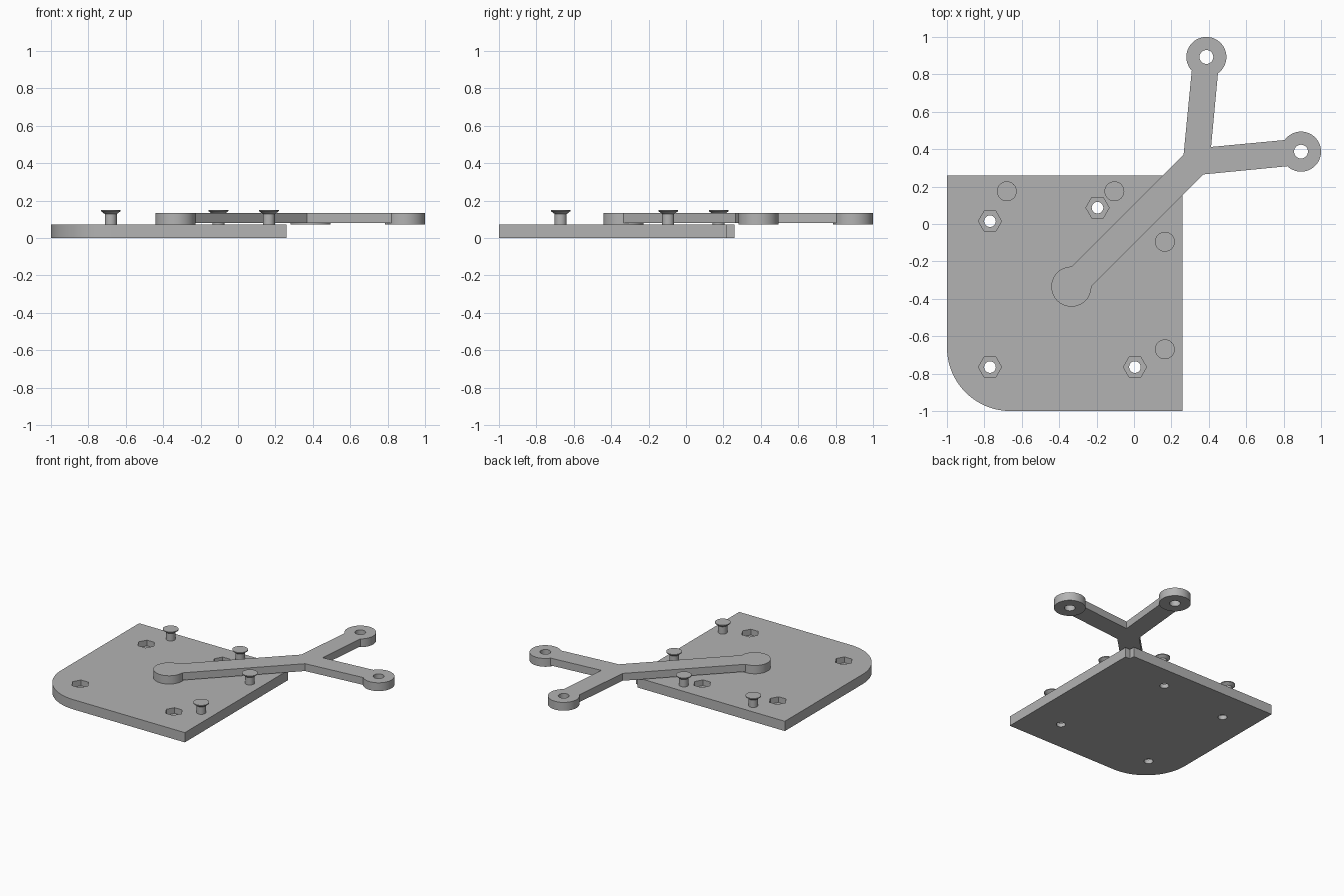
import bpy
import bmesh
import math
from mathutils import Vector

cube = bpy.data.objects.get("Cube")
if cube:
    bpy.data.objects.remove(cube, do_unlink=True)

GREY = bpy.data.materials.new("plain grey")
GREY.use_nodes = True
GREY.diffuse_color = (0.45, 0.45, 0.45, 1)
GREY.node_tree.nodes["Principled BSDF"].inputs["Base Color"].default_value = GREY.diffuse_color

PLATE_TOP = 0.073
ARM_TOP = 0.135


def add_object(name, bm):
    bmesh.ops.recalc_face_normals(bm, faces=bm.faces)
    mesh = bpy.data.meshes.new(name)
    bm.to_mesh(mesh)
    bm.free()
    mesh.materials.append(GREY)
    obj = bpy.data.objects.new(name, mesh)
    bpy.context.collection.objects.link(obj)
    return obj


def prism(name, outline, z0, z1):
    """Extrude a flat outline between two heights."""
    bm = bmesh.new()
    face = bm.faces.new([bm.verts.new((x, y, z0)) for x, y in outline])
    up = bmesh.ops.extrude_face_region(bm, geom=[face])["geom"]
    bmesh.ops.translate(bm, vec=(0, 0, z1 - z0),
                        verts=[g for g in up if isinstance(g, bmesh.types.BMVert)])
    return add_object(name, bm)


def ring(centre, radius, sides=48):
    return [(centre[0] + radius * math.cos(math.tau * i / sides),
             centre[1] + radius * math.sin(math.tau * i / sides)) for i in range(sides)]


def combine(obj, tool, operation):
    """Apply a boolean and discard the tool."""
    tool.hide_render = True
    mod = obj.modifiers.new("combine", 'BOOLEAN')
    mod.operation = operation
    mod.solver = 'EXACT'
    mod.object = tool
    graph = bpy.context.evaluated_depsgraph_get()
    mesh = bpy.data.meshes.new_from_object(obj.evaluated_get(graph))
    obj.modifiers.clear()
    obj.data = mesh
    bpy.data.objects.remove(tool, do_unlink=True)


def smooth(obj):
    bpy.ops.object.select_all(action='DESELECT')
    obj.select_set(True)
    bpy.context.view_layer.objects.active = obj
    bpy.ops.object.shade_smooth_by_angle(angle=math.radians(30))


# Base plate: one large rounded corner, a small notch in the opposite one
EDGE, NOTCH, CORNER = 0.26, 0.22, 0.34
outline = [(EDGE, -1), (EDGE, NOTCH), (NOTCH, NOTCH), (NOTCH, EDGE), (-1, EDGE)]
for i in range(25):
    a = math.pi + math.pi / 2 * i / 24
    outline.append((-1 + CORNER * (1 + math.cos(a)), -1 + CORNER * (1 + math.sin(a))))
plate = prism("base_plate", outline, 0, PLATE_TOP)

# Bolt holes with hexagonal nut recesses
for spot in [(-0.77, 0.015), (-0.195, 0.087), (-0.77, -0.765), (0.005, -0.765)]:
    combine(plate, prism("bolt_hole", ring(spot, 0.031, 32), -0.1, 0.2), 'DIFFERENCE')
    combine(plate, prism("nut_recess", ring(spot, 0.062, 6), 0.03, 0.2), 'DIFFERENCE')
smooth(plate)

# Forked arm, symmetric about the diagonal
half = [(-0.387, -0.282), (0.265, 0.37), (0.316, 0.893), (0.457, 0.893)]
fork = half + [(0.412, 0.412)] + [(y, x) for x, y in reversed(half)]
arm = prism("forked_arm", fork, 0.08, ARM_TOP)
ends = [(-0.335, -0.335), (0.387, 0.893), (0.893, 0.387)]
for spot in ends:
    combine(arm, prism("arm_boss", ring(spot, 0.107, 64), PLATE_TOP, ARM_TOP), 'UNION')
for spot in ends[1:]:
    combine(arm, prism("arm_hole", ring(spot, 0.037, 32), -0.1, 0.3), 'DIFFERENCE')
smooth(arm)

# Countersunk pegs, spun from a half profile
peg_profile = [(0, PLATE_TOP), (0.032, PLATE_TOP), (0.032, 0.128),
               (0.053, 0.144), (0.053, 0.15), (0, 0.15)]
for n, (x, y) in enumerate([(-0.68, 0.175), (-0.105, 0.175), (0.165, -0.095), (0.165, -0.67)]):
    bm = bmesh.new()
    verts = [bm.verts.new((r, 0, z)) for r, z in peg_profile]
    edges = [bm.edges.new(pair) for pair in zip(verts, verts[1:])]
    bmesh.ops.spin(bm, geom=verts + edges, cent=(0, 0, 0), axis=(0, 0, 1),
                   angle=math.tau, steps=32)
    bmesh.ops.remove_doubles(bm, verts=bm.verts, dist=0.0005)
    peg = add_object(f"peg_{n + 1}", bm)
    peg.location = Vector((x, y, 0))
    smooth(peg)
